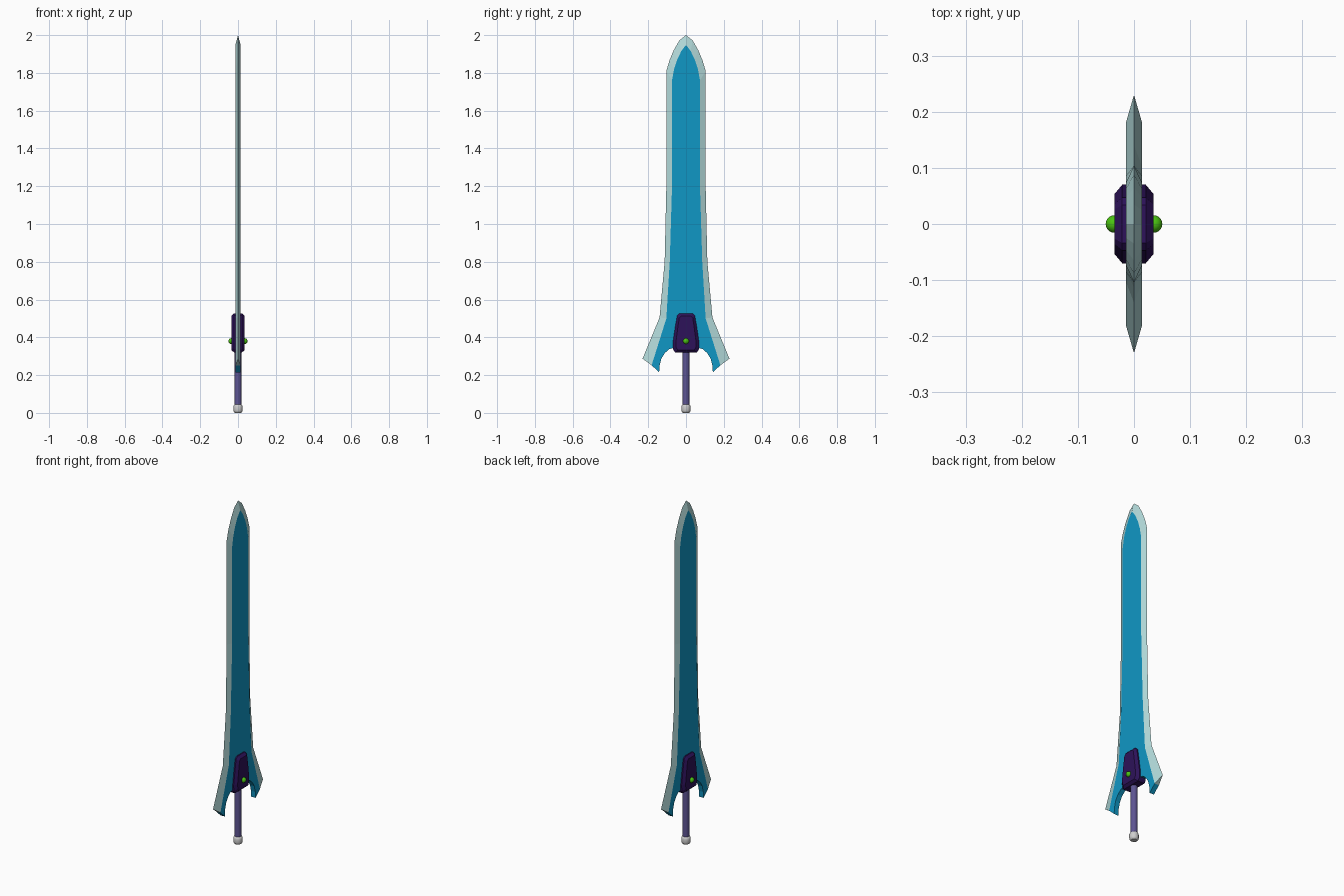
import bpy, bmesh, math

if "Cube" in bpy.data.objects:
    bpy.data.objects.remove(bpy.data.objects["Cube"])


def material(name, rgb):
    m = bpy.data.materials.new(name)
    m.use_nodes = True
    m.diffuse_color = (*rgb, 1)
    m.node_tree.nodes["Principled BSDF"].inputs["Base Color"].default_value = (*rgb, 1)
    return m


BLUE = material("blade blue", (0.005, 0.31, 0.56))
PALE = material("pale edge steel", (0.45, 0.70, 0.70))
PURPLE = material("dark purple", (0.026, 0.006, 0.10))
SLATE = material("grip violet", (0.11, 0.09, 0.29))
GREEN = material("gem green", (0.07, 0.55, 0.006))
SILVER = material("pommel silver", (0.62, 0.62, 0.62))


def make_object(name, bm, mats, smooth=None):
    bmesh.ops.remove_doubles(bm, verts=bm.verts, dist=1e-5)
    bmesh.ops.recalc_face_normals(bm, faces=bm.faces)
    mesh = bpy.data.meshes.new(name)
    bm.to_mesh(mesh)
    bm.free()
    for m in mats:
        mesh.materials.append(m)
    ob = bpy.data.objects.new(name, mesh)
    bpy.context.collection.objects.link(ob)
    if smooth:
        bpy.ops.object.select_all(action='DESELECT')
        ob.select_set(True)
        bpy.context.view_layer.objects.active = ob
        bpy.ops.object.shade_smooth_by_angle(angle=math.radians(smooth))
    return ob


# Blade: (y, z) outlines of one half, cutting edge paired with flat centre
T = 0.014
EDGE = [(0, 2.0), (0.035, 1.972), (0.065, 1.92), (0.088, 1.865), (0.104, 1.81),
        (0.104, 1.2), (0.113, 0.8), (0.14, 0.505), (0.23, 0.287)]
FLAT = [(0, 1.948), (0.025, 1.915), (0.047, 1.87), (0.063, 1.82), (0.074, 1.76),
        (0.074, 1.2), (0.086, 0.8), (0.104, 0.5), (0.182, 0.252)]
ARC = [(0.182, 0.252), (0.142, 0.215), (0.14, 0.25), (0.13, 0.288),
       (0.112, 0.317), (0.088, 0.338), (0.055, 0.346), (0, 0.346)]

bm = bmesh.new()


def face(points, mat):
    f = bm.faces.new([bm.verts.new(p) for p in points])
    f.material_index = mat


for s in (1, -1):
    for x in (T, -T):
        # Flat blue centre and bevelled pale edge
        face([(x, s * y, z) for y, z in FLAT + ARC[1:]], 0)
        for i in range(len(EDGE) - 1):
            e0, e1, f0, f1 = EDGE[i], EDGE[i + 1], FLAT[i], FLAT[i + 1]
            face([(0, s * e0[0], e0[1]), (0, s * e1[0], e1[1]),
                  (x, s * f1[0], f1[1]), (x, s * f0[0], f0[1])], 1)
    # Barb end and the curved rim under the blade
    (ey, ez), (fy, fz) = EDGE[-1], FLAT[-1]
    face([(0, s * ey, ez), (T, s * fy, fz), (-T, s * fy, fz)], 1)
    for (y0, z0), (y1, z1) in zip(ARC, ARC[1:]):
        face([(T, s * y0, z0), (T, s * y1, z1), (-T, s * y1, z1), (-T, s * y0, z0)], 0)
make_object("blade", bm, [BLUE, PALE])

# Guard: tapered block with chamfered faces, lofted along x
HALF = [(0.034, 0.527), (0.047, 0.515), (0.058, 0.45), (0.070, 0.37),
        (0.068, 0.336), (0.058, 0.32)]
outline = HALF + [(-y, z) for y, z in reversed(HALF)]
CY, CZ = 0, 0.42
bm = bmesh.new()
rings = []
for x, k, kz in ((-0.035, 0.76, 0.87), (-0.021, 1, 1), (0.021, 1, 1), (0.035, 0.76, 0.87)):
    rings.append([bm.verts.new((x, y * k, CZ + (z - CZ) * kz)) for y, z in outline])
n = len(outline)
for a, b in zip(rings, rings[1:]):
    for i in range(n):
        j = (i + 1) % n
        bm.faces.new((a[i], a[j], b[j], b[i]))
bm.faces.new(rings[0])
bm.faces.new(rings[-1])
make_object("guard", bm, [PURPLE])

# Round gem on each side of the guard
for side, x in (("left", 0.035), ("right", -0.035)):
    bm = bmesh.new()
    bmesh.ops.create_uvsphere(bm, u_segments=20, v_segments=12, radius=0.0155)
    bmesh.ops.translate(bm, verts=bm.verts, vec=(x, 0, 0.38))
    make_object(side + "_gem", bm, [GREEN], 60)


def lathe(name, profile, mat, sides=20):
    bm = bmesh.new()
    vs = [bm.verts.new((r, 0, z)) for r, z in profile]
    es = [bm.edges.new(p) for p in zip(vs, vs[1:])]
    bmesh.ops.spin(bm, geom=vs + es, axis=(0, 0, 1), cent=(0, 0, 0),
                   angle=math.tau, steps=sides)
    return make_object(name, bm, [mat], 40)


# Grip and pommel
lathe("grip", [(0, 0.03), (0.0175, 0.03), (0.0175, 0.34), (0, 0.34)], SLATE)
lathe("pommel", [(0, 0), (0.016, 0), (0.022, 0.005), (0.0245, 0.013),
                 (0.0245, 0.033), (0.022, 0.041), (0.016, 0.046), (0, 0.046)], SILVER)
